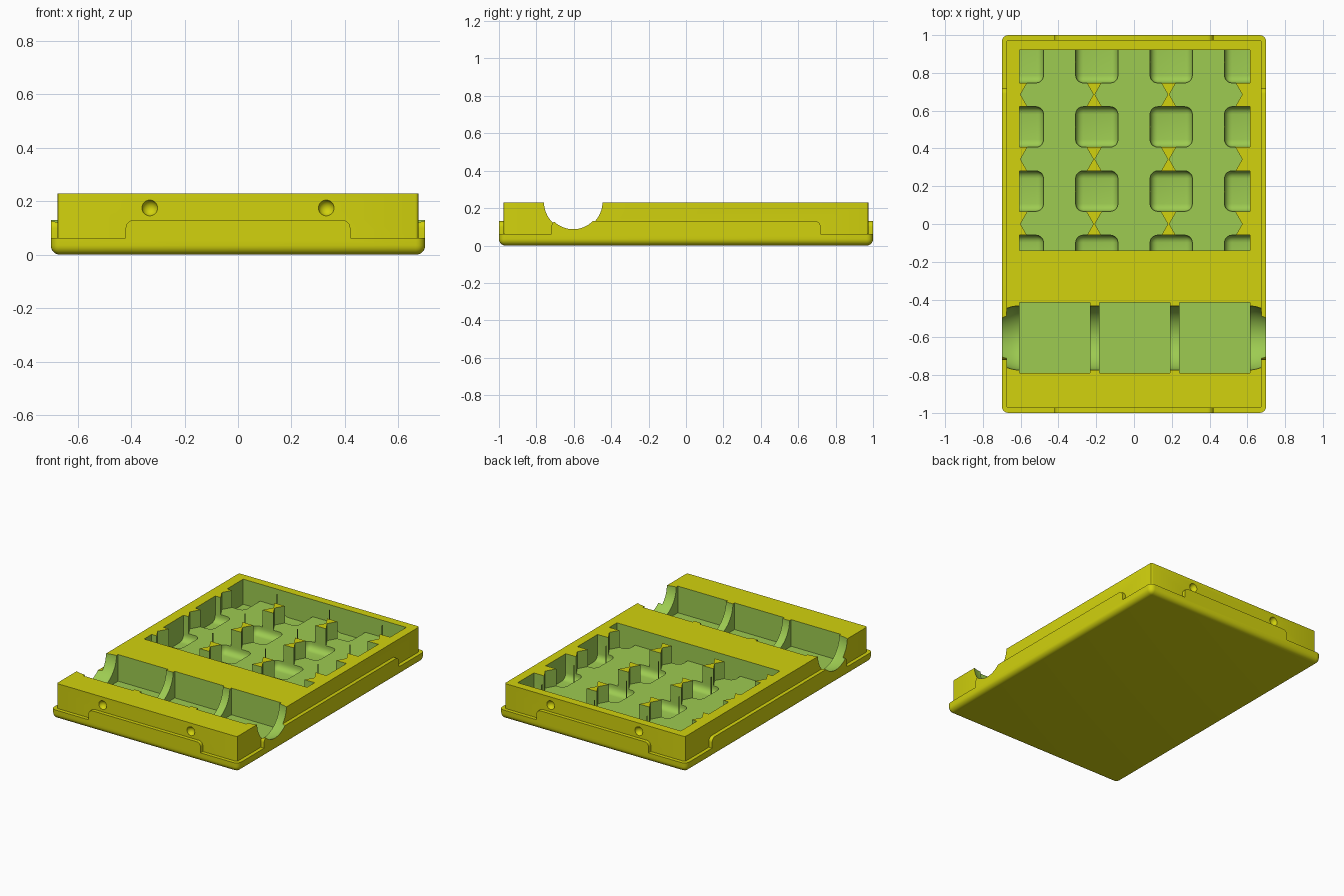
import bpy, bmesh, math
from mathutils import Matrix, Vector

if "Cube" in bpy.data.objects:
    bpy.data.objects.remove(bpy.data.objects["Cube"], do_unlink=True)


def material(name, rgb):
    m = bpy.data.materials.new(name)
    m.use_nodes = True
    m.diffuse_color = (*rgb, 1)
    m.node_tree.nodes["Principled BSDF"].inputs["Base Color"].default_value = (*rgb, 1)
    return m


SHELL = material("yellow shell", (0.645, 0.645, 0.004))
POCKET = material("green pocket", (0.337, 0.597, 0.082))


def make(name, bm, slot=0):
    """Turn a bmesh into an object; slot 0 is yellow, slot 1 is green."""
    bmesh.ops.recalc_face_normals(bm, faces=bm.faces)
    for f in bm.faces:
        f.material_index = slot
    me = bpy.data.meshes.new(name)
    bm.to_mesh(me)
    bm.free()
    me.materials.append(SHELL)
    me.materials.append(POCKET)
    ob = bpy.data.objects.new(name, me)
    bpy.context.collection.objects.link(ob)
    return ob


def box(name, lo, hi, slot=0, radius=0, only_vertical=False, segments=5):
    lo, hi = Vector(lo), Vector(hi)
    bm = bmesh.new()
    bmesh.ops.create_cube(bm, size=1, matrix=Matrix.Translation((lo + hi) / 2) @ Matrix.Diagonal((*(hi - lo), 1)))
    if radius:
        edges = [e for e in bm.edges
                 if not only_vertical or abs(e.verts[0].co.z - e.verts[1].co.z) > 0.01]
        bmesh.ops.bevel(bm, geom=edges, offset=radius, segments=segments, profile=0.5, affect='EDGES')
    return make(name, bm, slot)


def prism(name, points, direction, slot=0):
    """Extrude a closed outline of 3D points."""
    bm = bmesh.new()
    face = bm.faces.new([bm.verts.new(p) for p in points])
    new = bmesh.ops.extrude_face_region(bm, geom=[face])["geom"]
    bmesh.ops.translate(bm, vec=direction, verts=[v for v in new if isinstance(v, bmesh.types.BMVert)])
    return make(name, bm, slot)


def boolean(target, tool, operation):
    """Apply a boolean and discard the tool."""
    mod = target.modifiers.new("cut", 'BOOLEAN')
    mod.object, mod.operation, mod.solver = tool, operation, 'EXACT'
    bpy.context.view_layer.update()
    deps = bpy.context.evaluated_depsgraph_get()
    result = bpy.data.meshes.new_from_object(target.evaluated_get(deps))
    target.modifiers.clear()
    target.data = result
    bpy.data.objects.remove(tool, do_unlink=True)


def tab_outline(half):
    """Low plate outline with rounded upper corners, as (across, height)."""
    r, top = 0.03, 0.13
    right = [(half, 0.05)]
    for i in range(6):
        a = math.radians(18 * i)
        right.append((half - r + r * math.cos(a), top - r + r * math.sin(a)))
    return right + [(-u, z) for u, z in reversed(right)]


# Rounded base, trimmed flat at the ledge
tray = box("tray", (-0.7, -1, 0), (0.7, 1, 0.25), radius=0.035, segments=6)
boolean(tray, box("trim", (-2, -2, 0.062), (2, 2, 1)), 'DIFFERENCE')

# Upper block and the raised tabs in the middle of each side
boolean(tray, box("upper_block", (-0.675, -0.975, 0.03), (0.675, 0.975, 0.23),
                  radius=0.012, only_vertical=True, segments=3), 'UNION')
boolean(tray, prism("end_tabs", [(u, -1, z) for u, z in tab_outline(0.42)], (0, 2, 0)), 'UNION')
boolean(tray, prism("side_tabs", [(-0.7, u, z) for u, z in tab_outline(0.72)], (1.4, 0, 0)), 'UNION')

# Small round catches in both ends
for x in (-0.33, 0.33):
    for y in (-0.98, 0.98):
        bm = bmesh.new()
        bmesh.ops.create_uvsphere(bm, u_segments=20, v_segments=12, radius=0.03,
                                  matrix=Matrix.Translation((x, y, 0.175)))
        boolean(tray, make("catch", bm), 'DIFFERENCE')

# Columns of joined hexagonal wells
WELL_FLOOR, HEX, ROW = 0.115, 0.195, 0.343
wells = None
for cx in (-0.408, -0.014, 0.38):
    steps = [ROW / 2 * i for i in range(-1, 8)]
    width = [HEX - 0.002 - (HEX / 2 if i % 2 else 0) for i in range(-1, 8)]
    outline = [(cx + w, y, WELL_FLOOR) for w, y in zip(width, steps)]
    outline += [(cx - w, y, WELL_FLOOR) for w, y in reversed(list(zip(width, steps)))]
    column = prism("well_column", outline, (0, 0, 0.3), 1)
    if wells:
        boolean(wells, column, 'UNION')
    else:
        wells = column

# Rounded finger recesses where the wells meet
for i in range(4):
    for j in range(4):
        cx, cy = -0.591 + 0.394 * i, -0.166 + 0.34 * j
        boolean(wells, box("finger_recess", (cx - 0.112, cy - 0.107, 0.06),
                           (cx + 0.112, cy + 0.107, 0.4), 1, 0.04), 'UNION')

# Keep the wells inside the rim, then sink them into the tray
boolean(wells, box("well_limit", (-0.605, -0.14, 0.01), (0.615, 0.92, 0.33), 1), 'INTERSECT')
boolean(tray, wells, 'DIFFERENCE')

# Round-ended trough across the tray
half = [(0.62, 0.17), (0.645, 0.166), (0.675, 0.157), (0.7, 0.148), (0.73, 0.13), (0.73, 0)]
profile = [(-x, r) for x, r in reversed(half)] + half
bm = bmesh.new()
verts = [bm.verts.new((x, -0.603, 0.235 - r)) for x, r in profile]
edges = [bm.edges.new(pair) for pair in zip(verts, verts[1:])]
bmesh.ops.spin(bm, geom=verts + edges, cent=(0, -0.603, 0.235), axis=(1, 0, 0),
               angle=math.tau, steps=64, use_duplicate=False)
bmesh.ops.remove_doubles(bm, verts=bm.verts, dist=0.0005)
boolean(tray, make("trough", bm, 1), 'DIFFERENCE')

# Three square wells along the trough
for cx in (-0.42, 0.004, 0.428):
    boolean(tray, box("square_well", (cx - 0.186, -0.79, 0.05), (cx + 0.186, -0.416, 0.4), 1), 'DIFFERENCE')

# Smooth the curved surfaces, keeping the edges sharp
bpy.ops.object.select_all(action='DESELECT')
tray.select_set(True)
bpy.context.view_layer.objects.active = tray
bpy.ops.object.shade_smooth_by_angle(angle=math.radians(30))
